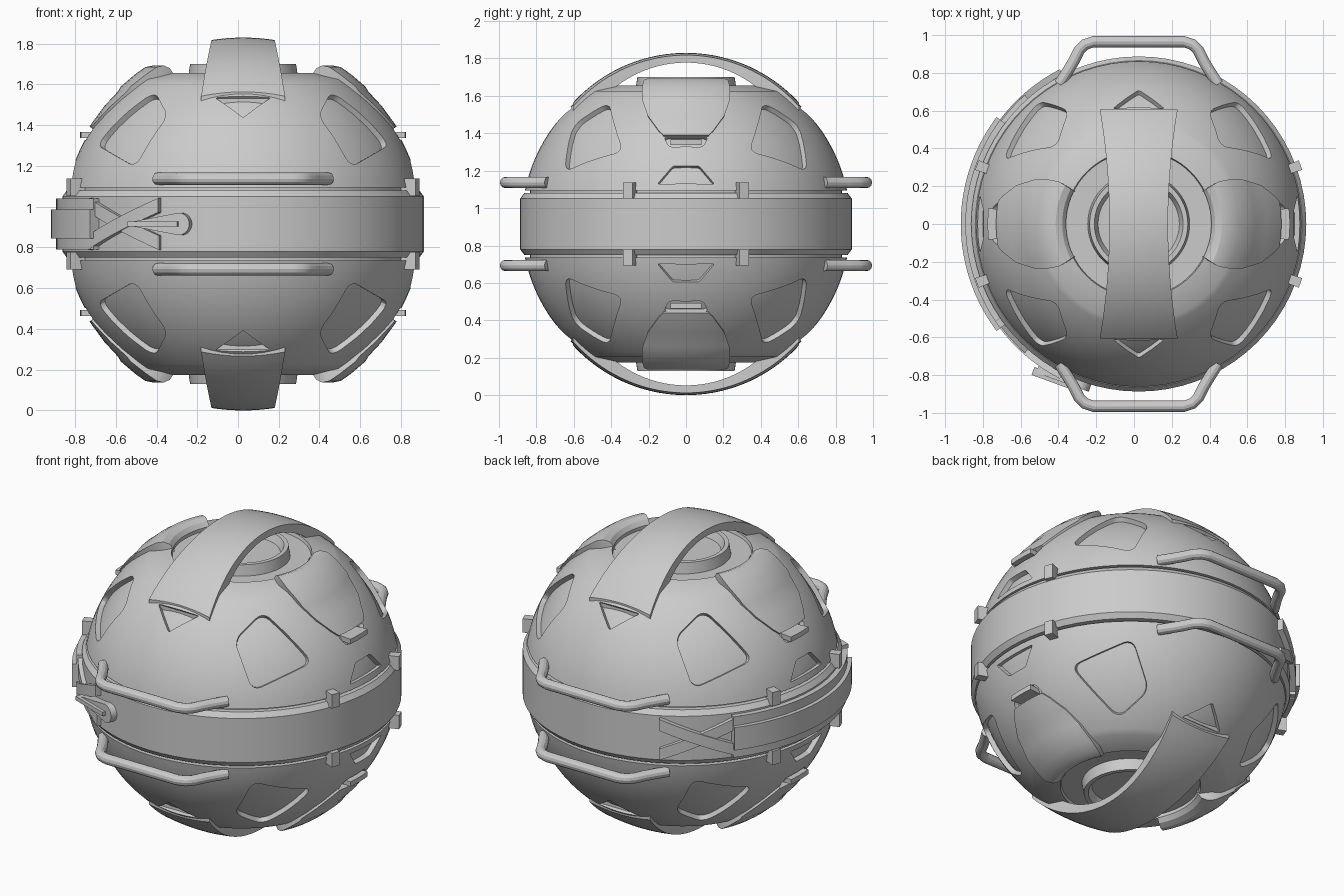
import bpy, bmesh
from math import sin, cos, pi, radians, sqrt, atan2
from mathutils import Vector

old = bpy.data.objects.get("Cube")
if old:
    bpy.data.objects.remove(old)

CENTRE = Vector((0.025, 0, 0.915))
R = 0.88            # shell radius
Z_FLIP = [(1, 1, 1), (1, 1, -1)]
XZ_FLIP = [(x, 1, z) for x in (1, -1) for z in (1, -1)]
YZ_FLIP = [(1, y, z) for y in (1, -1) for z in (1, -1)]
ALL_FLIP = [(x, y, z) for x in (1, -1) for y in (1, -1) for z in (1, -1)]

grey = bpy.data.materials.new("plain_grey")
grey.use_nodes = True
grey.diffuse_color = (0.6, 0.6, 0.6, 1)
grey.node_tree.nodes["Principled BSDF"].inputs["Base Color"].default_value = (0.6, 0.6, 0.6, 1)


def loft(rings, flips=((1, 1, 1),), bm=None):
    """Skin closed rings of points, cap both ends, repeat for each flip."""
    bm = bm or bmesh.new()
    for f in flips:
        rows = [[bm.verts.new([a * b for a, b in zip(p, f)]) for p in ring] for ring in rings]
        n = len(rows[0])
        for a, b in zip(rows, rows[1:]):
            for i in range(n):
                j = (i + 1) % n
                bm.faces.new((a[i], a[j], b[j], b[i]))
        bm.faces.new(rows[0])
        bm.faces.new(rows[-1])
    return bm


def finish(name, bm, smooth=True):
    bmesh.ops.recalc_face_normals(bm, faces=bm.faces)
    mesh = bpy.data.meshes.new(name)
    bm.to_mesh(mesh)
    bm.free()
    mesh.materials.append(grey)
    obj = bpy.data.objects.new(name, mesh)
    obj.location = CENTRE
    bpy.context.collection.objects.link(obj)
    if smooth:
        shade(obj)
    return obj


def shade(obj):
    bpy.ops.object.select_all(action='DESELECT')
    obj.select_set(True)
    bpy.context.view_layer.objects.active = obj
    bpy.ops.object.shade_smooth_by_angle(angle=radians(28))


def lathe(profile, n=72):
    return [[(r * cos(2 * pi * i / n), r * sin(2 * pi * i / n), z) for i in range(n)]
            for r, z in profile]


def strip(a0, z0, a1, z1, h, r0, r1, n=16):
    """Curved bar around the z axis, from angle a0 to a1 in degrees."""
    rings = []
    for i in range(n + 1):
        t = i / n
        a, z = radians(a0 + (a1 - a0) * t), z0 + (z1 - z0) * t
        rings.append([(r * cos(a), r * sin(a), z + s * h / 2)
                      for r, s in ((r0, -1), (r1, -1), (r1, 1), (r0, 1))])
    return rings


# Main body: spherical shell with stepped poles, grooves and an equator band
top = [(0.215, 0.74), (0.235, 0.785), (0.26, 0.785), (0.27, 0.72), (0.385, 0.72), (0.39, 0.74)]
t0, t1 = atan2(0.71, 0.52), atan2(0.18, 0.861)
top += [(R * cos(t0 + (t1 - t0) * i / 18), R * sin(t0 + (t1 - t0) * i / 18)) for i in range(19)]
top += [(0.835, 0.18), (0.835, 0.165), (0.865, 0.165), (0.887, 0.135)]
body = finish("shell_body", loft(lathe(top + [(r, -z) for r, z in reversed(top)])), False)

# Pockets cut into the shell, with an inner core as their floor
quad = [(0.53, 0.65, 0.28), (0.37, 0.60, 0.53), (0.43, 0.41, 0.645), (0.72, 0.34, 0.39)]
triangle = [(-0.14, 0.62, 0.63), (0.14, 0.62, 0.63), (0, 0.72, 0.53)]
trapezoid = [(0.85, -0.155, 0.215), (0.85, 0.155, 0.215), (0.82, 0.07, 0.31), (0.82, -0.07, 0.31)]
slot = [(0.74, -0.12, 0.47), (0.74, 0.12, 0.47), (0.77, 0.09, 0.41), (0.77, -0.09, 0.41)]
cut = bmesh.new()
for outline, flips, rounding in ((quad, ALL_FLIP, 0.05), (triangle, YZ_FLIP, 0.012),
                                 (trapezoid, XZ_FLIP, 0.012), (slot, XZ_FLIP, 0.02)):
    for f in flips:
        bm = loft([[Vector(p).normalized() * r for p in outline] for r in (0.78, 1)], [f])
        radial = [e for e in bm.edges
                  if abs(e.verts[0].co.length - e.verts[1].co.length) > 0.1]
        bmesh.ops.bevel(bm, geom=radial, offset=rounding, segments=4, profile=0.5,
                        affect='EDGES', clamp_overlap=True)
        part = bpy.data.meshes.new("pocket")
        bmesh.ops.recalc_face_normals(bm, faces=bm.faces)
        bm.to_mesh(part)
        bm.free()
        cut.from_mesh(part)
        bpy.data.meshes.remove(part)
cutter = finish("pocket_cutter", cut, False)
cutter.hide_render = True
mod = body.modifiers.new("pockets", 'BOOLEAN')
mod.operation, mod.solver, mod.object = 'DIFFERENCE', 'EXACT', cutter
bpy.context.view_layer.update()
bpy.context.view_layer.objects.active = body
bpy.ops.object.modifier_apply(modifier=mod.name)
bpy.data.objects.remove(cutter)
shade(body)

core = [(0.852 * cos(a), 0.852 * sin(a)) for a in [radians(-54 + 4 * i) for i in range(28)]]
finish("pocket_floor", loft(lathe(core)))

# Wide arched straps over both poles
rings = []
for i in range(33):
    y = -0.605 + 1.21 * i / 32
    w = 0.155 + 0.05 * (y / 0.6) ** 2
    xs = [w * (k / 4 - 1) for k in range(9)]
    outer = 0.095 + sqrt(0.82 ** 2 - y * y)
    inner = 0.255 + sqrt(0.62 ** 2 - y * y)
    rings.append([(x, y, outer - 0.5 * x * x) for x in xs]
                 + [(x, y, inner - 0.5 * x * x) for x in reversed(xs)])
finish("pole_arches", loft(rings, Z_FLIP))

# Raised side covers: distance from axis, height, half width
rows = [(0.385, 0.70, 0.17), (0.385, 0.74, 0.175), (0.405, 0.765, 0.185), (0.44, 0.778, 0.205),
        (0.48, 0.77, 0.225), (0.53, 0.735, 0.235), (0.60, 0.675, 0.235), (0.615, 0.65, 0.23),
        (0.68, 0.58, 0.205), (0.735, 0.505, 0.15), (0.755, 0.475, 0.12)]
rings = []
for rho, z, w in rows:
    ys = [w * (k / 5 - 1) for k in range(11)]
    arc = [Vector((sqrt(rho * rho - y * y), y, z)) for y in ys]
    rings.append(arc + [p * 0.9 for p in reversed(arc)])
finish("side_covers", loft(rings, XZ_FLIP))

# Small latch bars below the covers
finish("latch_bars", loft(strip(-6, 0.437, 6, 0.437, 0.03, 0.7, 0.80, 6), XZ_FLIP))

# Tubular grab rails, front and back, above and below the band
half = [(0.42, 0.74), (0.375, 0.81), (0.345, 0.86), (0.315, 0.92), (0.285, 0.95), (0.24, 0.965)]
path = [Vector((x, y, 0.222)) for x, y in half]
path += [Vector((-p.x, p.y, p.z)) for p in reversed(path)]
rings = []
for i, p in enumerate(path):
    d = (path[min(i + 1, len(path) - 1)] - path[max(i - 1, 0)]).normalized()
    side = Vector((-d.y, d.x, 0))
    rings.append([p + 0.03 * (side * cos(k * pi / 6) + Vector((0, 0, sin(k * pi / 6))))
                  for k in range(12)])
finish("grab_rails", loft(rings, YZ_FLIP))

# Clips bridging the groove beside the band
clips = bmesh.new()
for a in (-20, 20):
    loft(strip(a - 1.7, 0.18, a + 1.7, 0.18, 0.085, 0.82, 0.912, 2), XZ_FLIP, clips)
finish("band_clips", clips)

# Strap round the right side, with a raised middle
strap = loft(strip(143, 0, 217, 0, 0.25, 0.85, 0.918, 24))
loft(strip(143, 0, 217, 0, 0.14, 0.85, 0.942, 24), bm=strap)
finish("side_strap", strap)

# Crossed bars at both ends of the strap
cross = bmesh.new()
for s in (1, -1):
    loft(strip(214, -0.092 * s, 243, 0.092 * s, 0.07, 0.85, 0.915 + 0.004 * s),
         [(1, 1, 1), (1, -1, 1)], cross)
finish("crossed_bars", cross)

# Teardrop pull tab with a thin tongue
a = radians(250)
out, along = Vector((cos(a), sin(a), 0)), Vector((-sin(a), cos(a), 0))
drop = [(0.055 * cos(t), 0.055 * sin(t)) for t in [radians(-110 + 220 * i / 16) for i in range(17)]]
drop += [(-0.24, 0.012), (-0.24, -0.012)]
tab = loft([[out * d + along * u + Vector((0, 0, v)) for u, v in drop] for d in (0.85, 0.925)])
tongue = [(0, 0.012), (-0.26, 0.012), (-0.26, -0.012), (0, -0.012)]
loft([[out * d + along * u + Vector((0, 0, v)) for u, v in tongue] for d in (0.9, 0.945)], bm=tab)
finish("pull_tab", tab)
